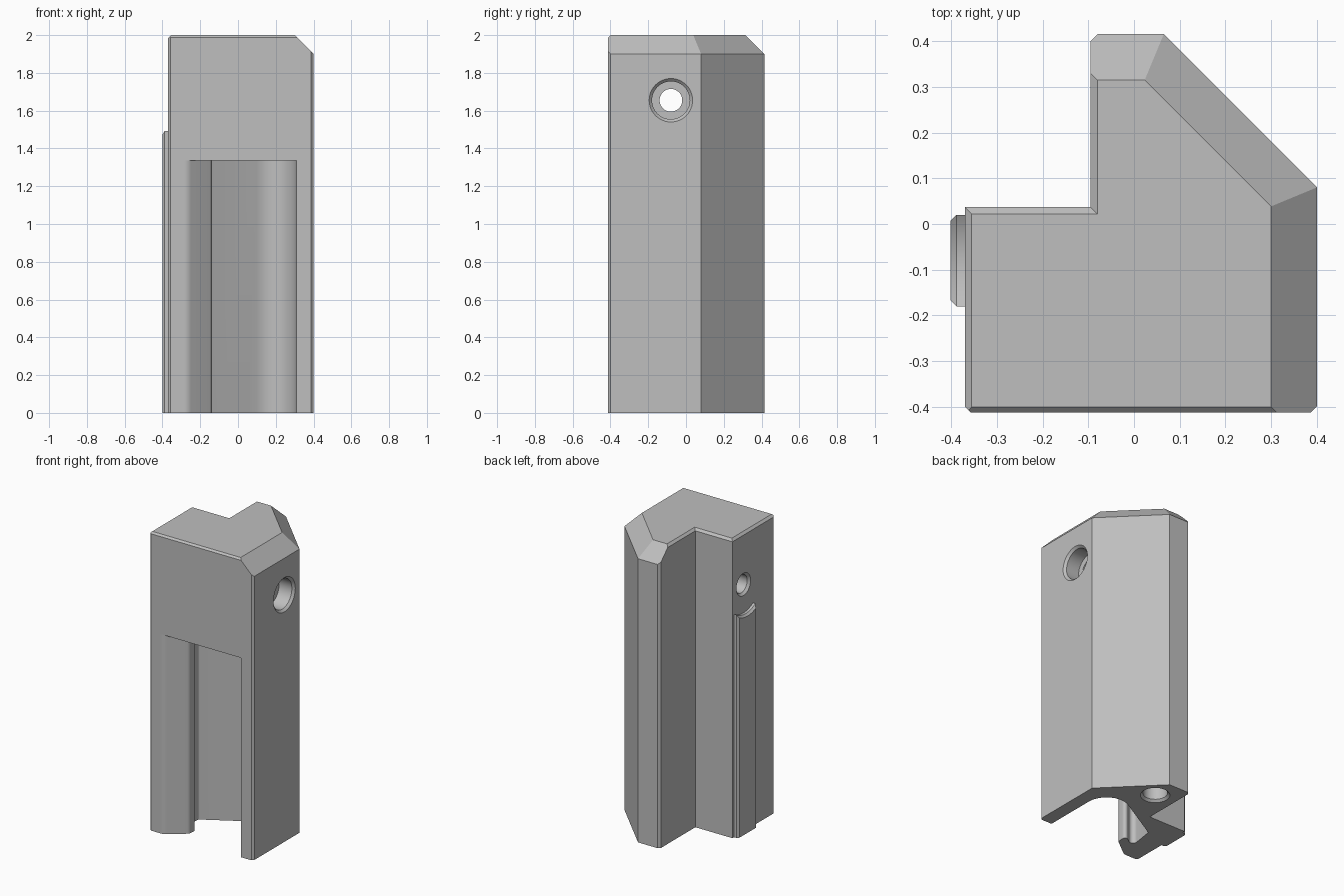
import bpy, bmesh
from math import pi, sin, cos, tan, sqrt, asin
from mathutils import Vector

old = bpy.data.objects.get("Cube")
if old:
    bpy.data.objects.remove(old, do_unlink=True)

grey = bpy.data.materials.new("plain_grey")
grey.use_nodes = True
tone = (0.52, 0.52, 0.52, 1)
grey.diffuse_color = tone
grey.node_tree.nodes["Principled BSDF"].inputs["Base Color"].default_value = tone


def make_object(name, bm):
    bmesh.ops.recalc_face_normals(bm, faces=bm.faces)
    mesh = bpy.data.meshes.new(name)
    bm.to_mesh(mesh)
    bm.free()
    mesh.materials.append(grey)
    obj = bpy.data.objects.new(name, mesh)
    bpy.context.collection.objects.link(obj)
    return obj


def loft(name, rings):
    """Capped solid through rings of equal point count."""
    bm = bmesh.new()
    loops = [[bm.verts.new(p) for p in ring] for ring in rings]
    n = len(loops[0])
    for a, b in zip(loops, loops[1:]):
        for i in range(n):
            j = (i + 1) % n
            bm.faces.new((a[i], a[j], b[j], b[i]))
    bm.faces.new(loops[0])
    bm.faces.new(loops[-1])
    return make_object(name, bm)


def convex(name, planes):
    """Block trimmed by (normal, point) planes."""
    bm = bmesh.new()
    bmesh.ops.create_cube(bm, size=2)
    bmesh.ops.translate(bm, verts=bm.verts, vec=(0, 0, 1))
    for normal, point in planes:
        bmesh.ops.bisect_plane(bm, geom=bm.verts[:] + bm.edges[:] + bm.faces[:],
                               plane_co=point, plane_no=normal, clear_outer=True)
        bmesh.ops.holes_fill(bm, edges=bm.edges[:])
    return make_object(name, bm)


def round_corners(corners, steps=10):
    """2D outline from (x, y, radius) corners."""
    pts = []
    for i, (x, y, r) in enumerate(corners):
        p = Vector((x, y))
        if r == 0:
            pts.append(p)
            continue
        u = (Vector(corners[i - 1][:2]) - p).normalized()
        v = (Vector(corners[(i + 1) % len(corners)][:2]) - p).normalized()
        half = u.angle(v) / 2
        centre = p + (u + v).normalized() * r / sin(half)
        a = p + u * r / tan(half) - centre
        b = p + v * r / tan(half) - centre
        sweep = pi - 2 * half
        for k in range(steps + 1):
            t = k / steps
            pts.append(centre + (a * sin((1 - t) * sweep) + b * sin(t * sweep)) / sin(sweep))
    return pts


def bore(name, profile, place, sides=48):
    """Round cutter from (distance, radius) steps."""
    return loft(name, [[place(t, r * cos(2 * pi * i / sides), r * sin(2 * pi * i / sides))
                        for i in range(sides)] for t, r in profile])


def combine(target, other, operation):
    mod = target.modifiers.new(other.name, 'BOOLEAN')
    mod.operation = operation
    mod.solver = 'EXACT'
    mod.object = other
    bpy.context.view_layer.objects.active = target
    bpy.ops.object.modifier_apply(modifier=mod.name)
    bpy.data.objects.remove(other, do_unlink=True)


# Overall sides of the body
LEFT, RIGHT, FRONT, BACK = -0.37, 0.40, -0.412, 0.415
STEP_X, STEP_Y, DIAG, TOP = -0.095, 0.037, 0.48, 2
SMALL, BIG = 0.015, 0.10


def side(nx, ny, distance, chamfer):
    """A vertical side and the chamfer at its top edge."""
    n = Vector((nx, ny, 0)).normalized()
    return [(n, n * distance),
            (n + Vector((0, 0, 1)), n * distance + Vector((0, 0, TOP - chamfer)))]


def corner(x, y, sx, sy, size):
    """Narrow chamfer on an upright corner."""
    return [((sx, sy, 0), (x - sx * size, y, 0))]


# Body: tall main column joined to the lower-left block
body = convex("body",
              side(1, 0, RIGHT, BIG) + side(1, 1, DIAG / sqrt(2), BIG)
              + side(0, 1, BACK, BIG) + side(-1, 0, -STEP_X, SMALL)
              + side(0, -1, -FRONT, 0.012)
              + corner(RIGHT, FRONT, 1, -1, 0.013)
              + corner(STEP_X, BACK, -1, 1, SMALL))
block = convex("side_block",
               side(-1, 0, -LEFT, SMALL) + side(0, 1, STEP_Y, SMALL)
               + side(0, -1, -FRONT, 0.012)
               + corner(LEFT, FRONT, -1, -1, 0.013) + [((1, 0, 0), (0.1, 0, 0))])
combine(body, block, 'UNION')

# Front channel with a hooked left lip and a slanted back wall
channel = round_corners([
    (0.31, -0.6, 0), (0.31, 0.185, 0.14), (-0.21, -0.115, 0.012),
    (-0.24, -0.31, 0.025), (-0.135, -0.235, 0.018), (-0.14, -0.315, 0.03),
    (-0.265, -FRONT * -1, 0.06), (-0.32, FRONT, 0), (-0.32, -0.6, 0)])
cutter = loft("channel_cutter", [[(p.x, p.y, z) for p in channel] for z in (-0.1, 1.335)])
combine(body, cutter, 'DIFFERENCE')

# Cross hole: counterbored on the right, chamfered on both ends
HOLE_Y, HOLE_Z = -0.08, 1.655
cutter = bore("cross_hole_cutter",
              [(0.45, 0.165), (RIGHT, 0.115), (RIGHT - 0.015, 0.1), (0.29, 0.1), (0.29, 0.06),
               (LEFT + 0.015, 0.06), (LEFT, 0.075), (LEFT - 0.05, 0.125)],
              lambda t, a, b: (t, HOLE_Y + a, HOLE_Z + b))
combine(body, cutter, 'DIFFERENCE')

# Blind hole in the underside
cutter = bore("bottom_hole_cutter",
              [(-0.05, 0.14), (0, 0.09), (0.015, 0.075), (0.5, 0.075)],
              lambda t, a, b: (0.05 + a, 0.26 + b, t))
combine(body, cutter, 'DIFFERENCE')


# Left rail with a scooped top and chamfered rim
def rail_ring(x, half, radius, steps=16):
    reach = asin(half / radius)
    angles = [reach - 2 * reach * k / steps for k in range(steps + 1)]
    arc = [(x, HOLE_Y + radius * sin(a), HOLE_Z - radius * cos(a)) for a in angles]
    return [(x, HOLE_Y - half, 0), (x, HOLE_Y + half, 0)] + arc


rail = loft("left_rail", [rail_ring(-0.36, 0.1, 0.19), rail_ring(-0.388, 0.1, 0.19),
                          rail_ring(-0.401, 0.087, 0.203)])

# Smooth the curved walls only
for obj in (body, rail):
    bpy.ops.object.select_all(action='DESELECT')
    obj.select_set(True)
    bpy.context.view_layer.objects.active = obj
    bpy.ops.object.shade_smooth_by_angle(angle=pi / 7)
